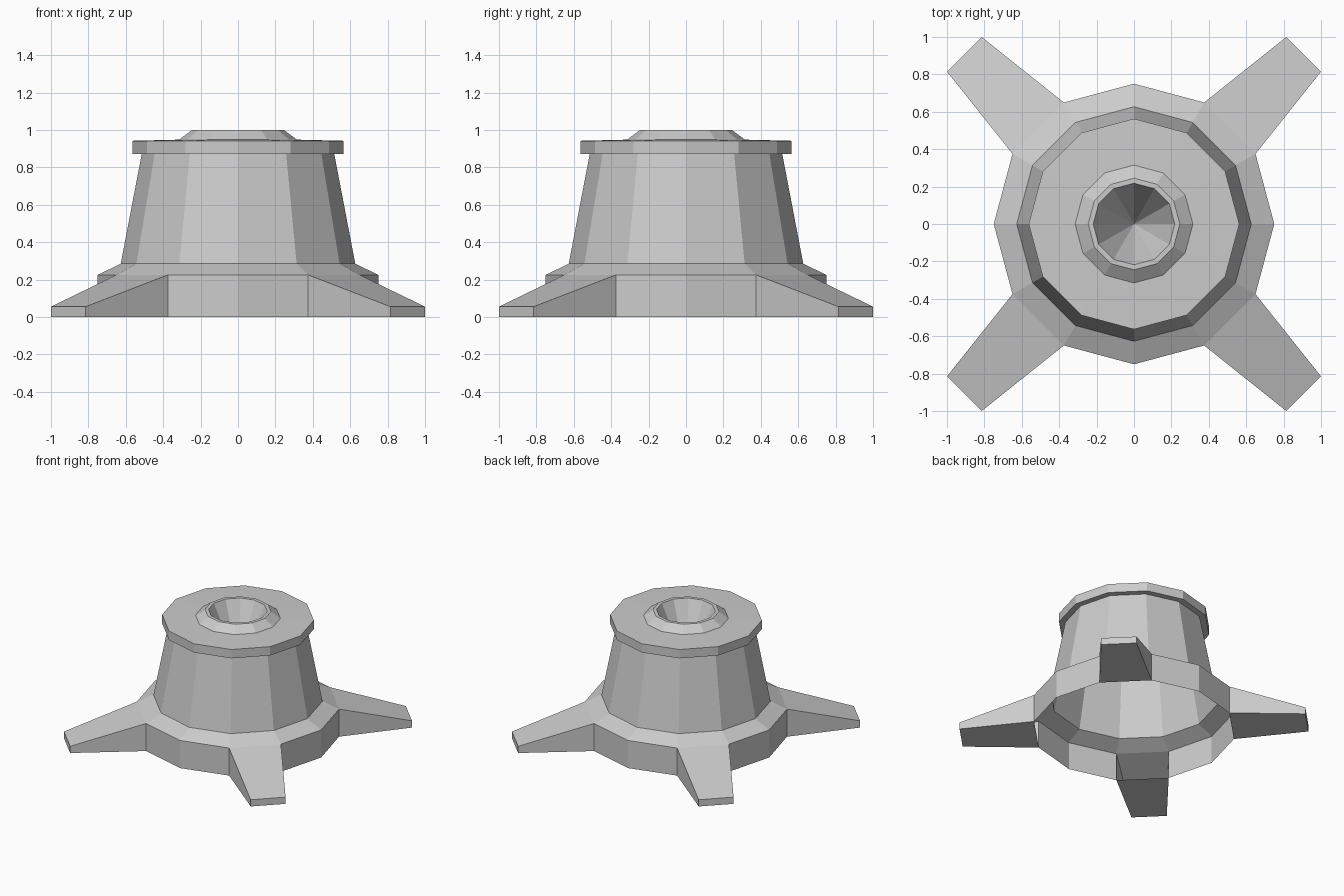
import bpy, bmesh, math
from mathutils import Vector

if "Cube" in bpy.data.objects:
    bpy.data.objects.remove(bpy.data.objects["Cube"])

SIDES = 12

grey = bpy.data.materials.new("plain grey")
grey.diffuse_color = (0.6, 0.6, 0.6, 1)
grey.use_nodes = True
grey.node_tree.nodes["Principled BSDF"].inputs["Base Color"].default_value = grey.diffuse_color


def lathe(bm, profile):
    """Spin (radius, z) points, listed from outside bottom to the axis, into 12 flat sides."""
    rings = []
    for r, z in profile:
        if r == 0:
            rings.append([bm.verts.new((0, 0, z))] * SIDES)
        else:
            rings.append([bm.verts.new((r * math.cos(math.tau * k / SIDES),
                                        r * math.sin(math.tau * k / SIDES), z))
                          for k in range(SIDES)])
    bands = []
    for a, b in zip(rings, rings[1:]):
        band = []
        for k in range(SIDES):
            n = (k + 1) % SIDES
            corners = [a[k], a[n], b[n], b[k]]
            band.append(bm.faces.new(list(dict.fromkeys(corners))))
        bands.append(band)
    return bands


def finish(bm, name):
    mesh = bpy.data.meshes.new(name)
    bm.to_mesh(mesh)
    bm.free()
    mesh.materials.append(grey)
    obj = bpy.data.objects.new(name, mesh)
    bpy.context.collection.objects.link(obj)


# Hollow base ring, open underneath, with four tapering feet pulled from its diagonal sides
bm = bmesh.new()
walls = lathe(bm, [(0.75, 0), (0.75, 0.225), (0.627, 0.285)])[0]
diagonal = [walls[k] for k in (1, 4, 7, 10)]
for face in bmesh.ops.extrude_discrete_faces(bm, faces=diagonal)["faces"]:
    mid = face.calc_center_median()
    out = Vector((mid.x, mid.y, 0)).normalized()
    side = Vector((-out.y, out.x, 0))
    for v in face.verts:
        half = math.copysign(0.131, v.co.dot(side))
        tip_z = 0.055 if v.co.z > 0.1 else 0
        v.co = out * 1.2834 + side * half + Vector((0, 0, tip_z))
finish(bm, "base_with_feet")

# Tapered body wall
bm = bmesh.new()
lathe(bm, [(0.627, 0.285), (0.515, 0.87)])
finish(bm, "body")

# Collar overhanging the body, with its top plate
bm = bmesh.new()
lathe(bm, [(0.515, 0.87), (0.563, 0.87), (0.563, 0.942), (0.315, 0.948)])
finish(bm, "collar")

# Raised rim and conical socket
bm = bmesh.new()
lathe(bm, [(0.315, 0.948), (0.245, 1.0), (0.218, 1.0), (0, 0.55)])
finish(bm, "socket")
